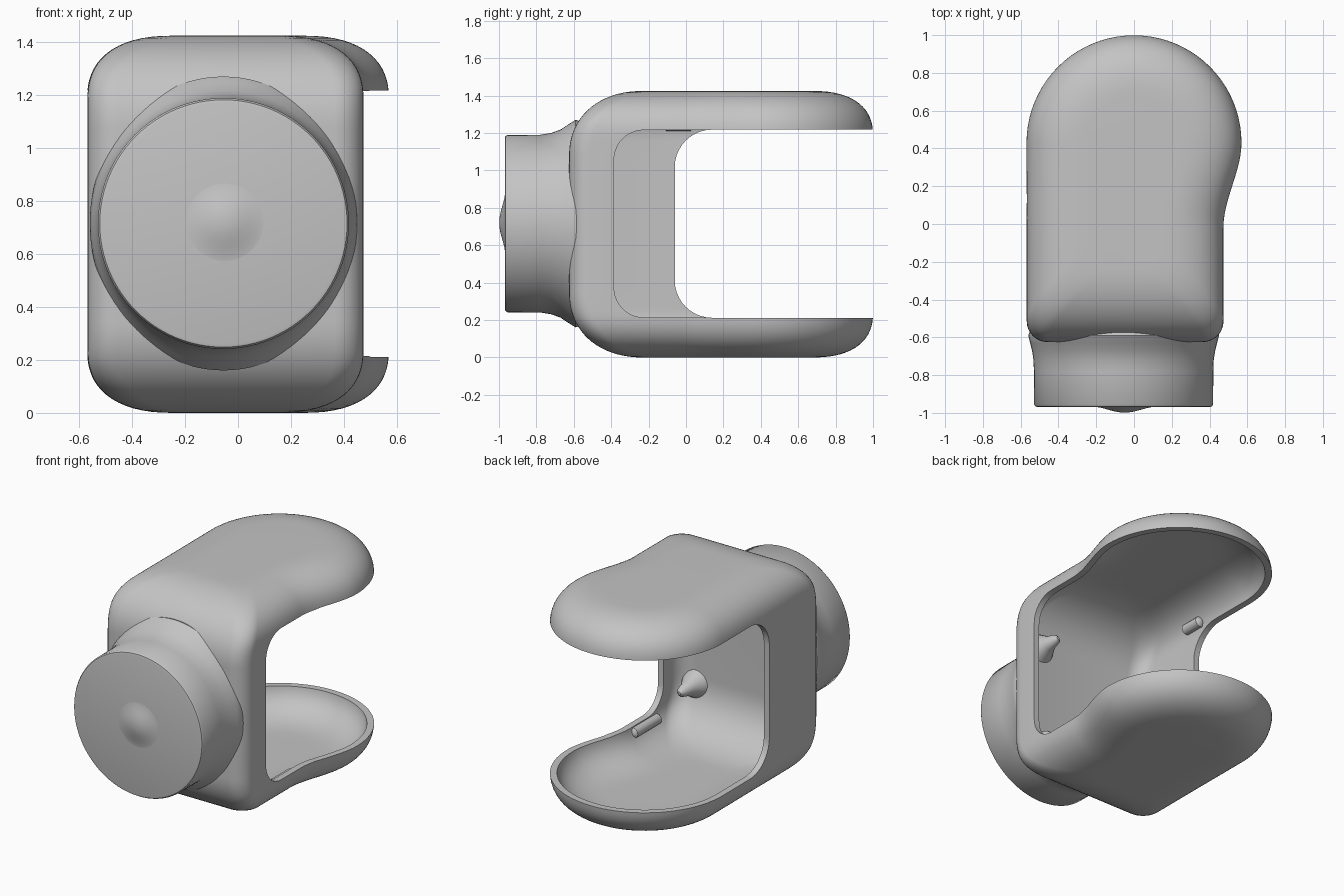
import bpy, bmesh, math

if "Cube" in bpy.data.objects:
    bpy.data.objects.remove(bpy.data.objects["Cube"])

H = 1.425          # overall height
MID = H / 2
CX = -0.055        # neck axis

grey = bpy.data.materials.new("soft grey")
grey.diffuse_color = (0.55, 0.55, 0.55, 1)
grey.use_nodes = True
grey.node_tree.nodes["Principled BSDF"].inputs["Base Color"].default_value = grey.diffuse_color


def make_object(name, bm):
    bmesh.ops.recalc_face_normals(bm, faces=bm.faces[:])
    me = bpy.data.meshes.new(name)
    bm.to_mesh(me)
    bm.free()
    ob = bpy.data.objects.new(name, me)
    bpy.context.collection.objects.link(ob)
    me.materials.append(grey)
    return ob


def loft(name, rings):
    bm = bmesh.new()
    loops = [[bm.verts.new(p) for p in r] for r in rings]
    n = len(loops[0])
    for a, b in zip(loops, loops[1:]):
        for i in range(n):
            j = (i + 1) % n
            bm.faces.new((a[i], a[j], b[j], b[i]))
    bm.faces.new(loops[0][::-1])
    bm.faces.new(loops[-1])
    return make_object(name, bm)


def outline(d, front, z):
    """Plan outline inset by d: rounded front corners, round rear, waisted right side."""
    pts = []
    rc, left = 0.11, -0.568 + d
    right = 0.474 - d
    for k in range(9):                       # front left corner
        a = math.pi + k / 8 * math.pi / 2
        pts.append((left + rc + rc * math.cos(a), front + rc + rc * math.sin(a), z))
    for k in range(9):                       # front right corner
        a = 1.5 * math.pi + k / 8 * math.pi / 2
        pts.append((right - rc + rc * math.cos(a), front + rc + rc * math.sin(a), z))
    for k in range(13):                      # waisted right side
        t = k / 13
        pts.append((right + 0.096 * t * t * (3 - 2 * t), -0.02 + 0.45 * t, z))
    for k in range(41):                      # round rear
        a = math.pi * k / 40
        pts.append(((0.57 - d) * math.cos(a), 0.43 + (0.57 - d) * math.sin(a), z))
    pts.append((left, 0.0, z))
    return pts


def drop(u, h, width, e):
    """Inset of a superelliptic edge of height h, at distance u below the cap."""
    s = max(0.0, 1 - u / h)
    return width * (1 - max(0.0, 1 - s ** e) ** (1 / e))


def pod(name, t):
    """Rounded body, shrunk by thickness t."""
    us = [0.35 * (1 - math.cos(k / 20 * math.pi / 2)) for k in range(21)]
    rings = []
    for side in (0, 1):
        for u in (us if side == 0 else us[::-1]):
            z = t + u if side == 0 else H - t - u
            d = drop(u, 0.24 - t / 2, 0.33, 2.4) + t
            front = -0.625 + drop(u, 0.35, 0.40, 2.2) + t * 1.5
            rings.append(outline(d, front, z))
    return loft(name, rings)


def opening(name, x0, x1, y0, y1, r, gap):
    """Rounded slot profile in the side plane, run from x0 to x1."""
    z0, z1 = 0.212 + gap, 1.218 - gap
    prof = [(y1, z0)]
    for k in range(11):
        a = 1.5 * math.pi - k / 10 * math.pi / 2
        prof.append((y0 + r + r * math.cos(a), z0 + r + r * math.sin(a)))
    for k in range(11):
        a = math.pi - k / 10 * math.pi / 2
        prof.append((y0 + r + r * math.cos(a), z1 - r + r * math.sin(a)))
    prof.append((y1, z1))
    return loft(name, [[(x, y, z) for y, z in prof] for x in (x0, x1)])


def lathe(name, prof, cx, cz, n=64):
    """Solid about a front-to-back axis; rows are (y, radius) or (y, x radius, z radius)."""
    return loft(name, [[(cx + p[1] * math.cos(2 * math.pi * i / n), p[0],
                         cz + p[-1] * math.sin(2 * math.pi * i / n)) for i in range(n)]
                       for p in prof])


def smooth(ob, angle=40):
    bpy.ops.object.select_all(action='DESELECT')
    ob.select_set(True)
    bpy.context.view_layer.objects.active = ob
    bpy.ops.object.shade_smooth_by_angle(angle=math.radians(angle))


# Hollow shell, open at the rear and both sides
shell = pod("shell", 0.0)
cutters = [pod("cavity_cutter", 0.04),
           opening("full_width_cutter", -0.9, 0.9, -0.06, 1.3, 0.2, 0.0),
           opening("right_cutter", 0.1, 0.95, -0.385, 0.6, 0.16, 0.002)]
bpy.context.view_layer.objects.active = shell
for c in cutters:
    m = shell.modifiers.new("cut", 'BOOLEAN')
    m.operation, m.solver, m.object = 'DIFFERENCE', 'EXACT', c
    bpy.ops.object.modifier_apply(modifier=m.name)
for c in cutters:
    bpy.data.objects.remove(c)
smooth(shell)

# Round neck with a flared root and softened rim
neck = lathe("neck", [(-0.969, 0.455, 0.455), (-0.966, 0.467, 0.467),
                      (-0.955, 0.474, 0.474), (-0.78, 0.475, 0.475),
                      (-0.72, 0.477, 0.485), (-0.67, 0.485, 0.503),
                      (-0.63, 0.495, 0.53), (-0.59, 0.505, 0.555),
                      (-0.575, 0.50, 0.55)], CX, MID + 0.003, 96)
smooth(neck)

# Low swelling in the middle of the neck face
dome = [(-0.967 - 0.031 * 0.5 * (1 + math.cos(math.pi * k / 12)), 0.004 + 0.17 * k / 12)
        for k in range(13)]
smooth(lathe("face_swelling", dome + [(-0.955, 0.174)], CX + 0.005, 0.72))

# Short spurs on the inner front wall
for name, x, z in (("upper_spur", 0.27, 1.03), ("lower_spur", 0.33, 0.33)):
    smooth(lathe(name, [(-0.59, 0.11), (-0.54, 0.08), (-0.48, 0.045),
                        (-0.42, 0.03), (-0.40, 0.01)], x, z, 24))

# Small rods tucked behind the rims of the openings
for name, x, z, y0, y1 in (("lower_right_rod", 0.425, 0.175, -0.32, -0.04),
                           ("upper_left_rod", -0.505, 1.245, -0.12, 0.04)):
    smooth(lathe(name, [(y0, 0.015), (y0 + 0.015, 0.034), (y1 - 0.015, 0.034),
                        (y1, 0.015)], x, z, 20))
